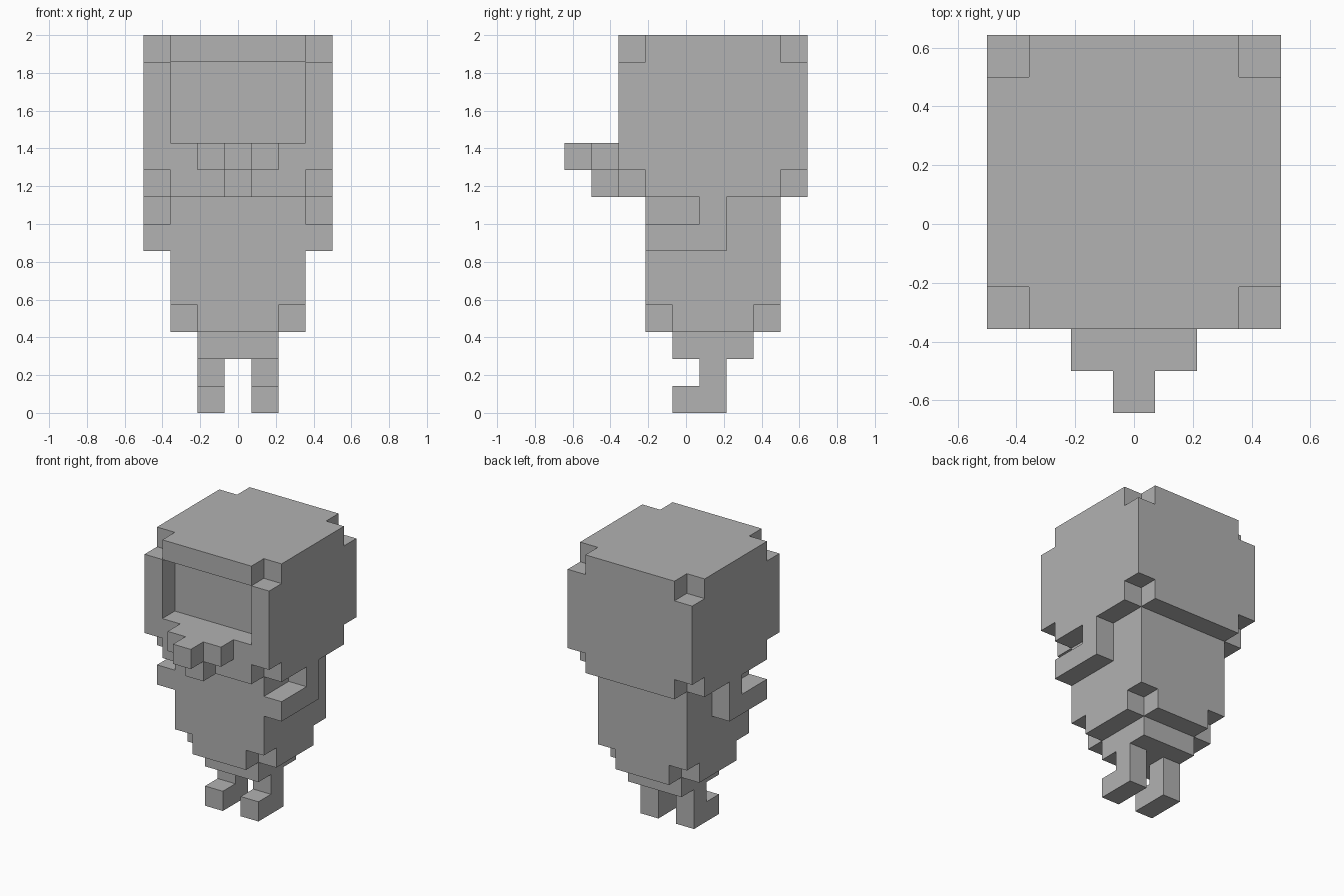
import bpy
import bmesh
import math
from itertools import product
from mathutils import Vector

if "Cube" in bpy.data.objects:
    bpy.data.objects.remove(bpy.data.objects["Cube"], do_unlink=True)

U = 1 / 7  # edge of one block

grey = bpy.data.materials.new("plain_grey")
grey.use_nodes = True
colour = (0.445, 0.445, 0.445, 1)
grey.diffuse_color = colour
grey.node_tree.nodes["Principled BSDF"].inputs["Base Color"].default_value = colour


def cells(low, high):
    """Unit cells (by lowest corner) filling the box from low to high."""
    spans = [[a + i for i in range(round(b - a))] for a, b in zip(low, high)]
    return set(product(*spans))


def corners(low, high, z):
    """The four corner cells of a box in the layer starting at z."""
    return set(product((low[0], high[0] - 1), (low[1], high[1] - 1), (z,)))


def build(name, solid):
    """Skin a set of cells with their outer faces and merge the flat areas."""
    bm = bmesh.new()
    for cell in solid:
        for axis, side in product(range(3), (0, 1)):
            beside = list(cell)
            beside[axis] += 2 * side - 1
            if tuple(beside) in solid:
                continue
            quad = []
            for u, v in ((0, 0), (1, 0), (1, 1), (0, 1)):
                p = Vector(cell)
                p[axis] += side
                p[(axis + 1) % 3] += u
                p[(axis + 2) % 3] += v
                quad.append(bm.verts.new(p * U))
            bm.faces.new(quad if side else quad[::-1])
    bmesh.ops.remove_doubles(bm, verts=bm.verts, dist=U / 100)
    bmesh.ops.dissolve_limit(bm, angle_limit=math.radians(1),
                             verts=bm.verts, edges=bm.edges)
    mesh = bpy.data.meshes.new(name)
    bm.to_mesh(mesh)
    bm.free()
    mesh.materials.append(grey)
    bpy.context.collection.objects.link(bpy.data.objects.new(name, mesh))


# Head: big block with clipped corners and a recessed face
low, high = (-3.5, -2.5, 8), (3.5, 4.5, 14)
head = cells(low, high) - corners(low, high, 8) - corners(low, high, 13)
build("head", head - cells((-2.5, -2.5, 10), (2.5, -1.5, 13)))

# Snout: stepped ledge with a tip and a chin block
build("snout", cells((-1.5, -3.5, 9), (1.5, -2.5, 10))
      | cells((-0.5, -4.5, 9), (0.5, -3.5, 10))
      | cells((-0.5, -3.5, 8), (0.5, -2.5, 9)))

# Torso with clipped bottom corners
low, high = (-2.5, -1.5, 3), (2.5, 3.5, 8)
build("torso", cells(low, high) - corners(low, high, 3))

# Hips
build("hips", cells((-1.5, -0.5, 2), (1.5, 2.5, 3)))

# Arms bent forward, legs with feet
for side, arm_x, leg_x in (("left", 2.5, 0.5), ("right", -3.5, -1.5)):
    build(side + "_arm", cells((arm_x, -1.5, 6), (arm_x + 1, 1.5, 7))
          | cells((arm_x, 0.5, 7), (arm_x + 1, 1.5, 8)))
    build(side + "_leg", cells((leg_x, 0.5, 0), (leg_x + 1, 1.5, 2))
          | cells((leg_x, -0.5, 0), (leg_x + 1, 0.5, 1)))
